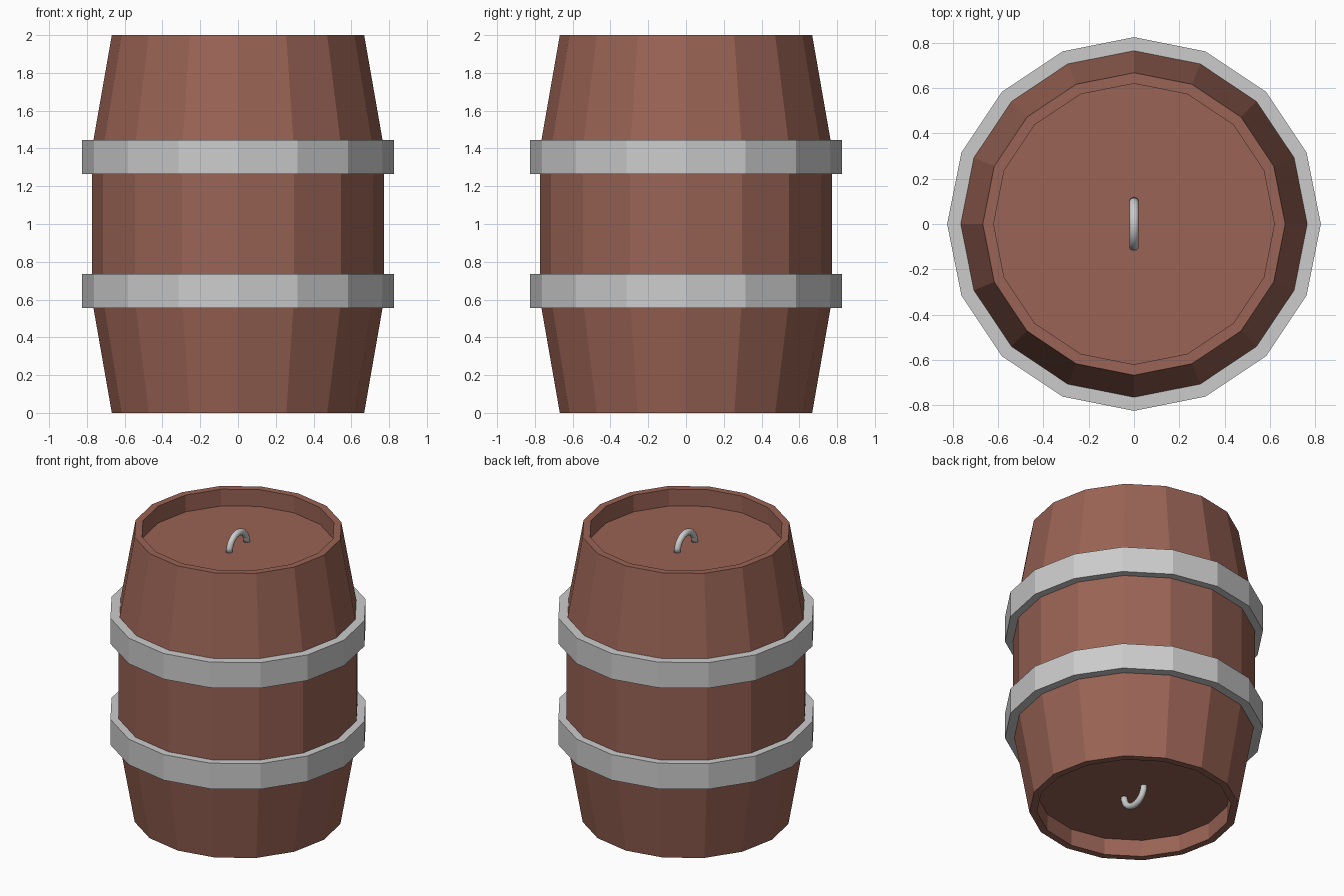
import bpy, bmesh
from math import sin, cos, pi

if "Cube" in bpy.data.objects:
    bpy.data.objects.remove(bpy.data.objects["Cube"])

SIDES = 16
wood = bpy.data.materials.new("brown_wood")
wood.diffuse_color = (0.32, 0.125, 0.09, 1)
wood.use_nodes = True
wood.node_tree.nodes["Principled BSDF"].inputs["Base Color"].default_value = wood.diffuse_color


def finish(name, bm, mat=None, smooth=False):
    bmesh.ops.recalc_face_normals(bm, faces=bm.faces)
    mesh = bpy.data.meshes.new(name)
    bm.to_mesh(mesh)
    bm.free()
    for p in mesh.polygons:
        p.use_smooth = smooth
    if mat:
        mesh.materials.append(mat)
    obj = bpy.data.objects.new(name, mesh)
    bpy.context.collection.objects.link(obj)
    return obj


def bridge(bm, rings, closed):
    """Join successive rings of vertices with quads."""
    pairs = list(zip(rings, rings[1:] + rings[:1]))
    for a, b in pairs if closed else pairs[:-1]:
        for i in range(len(a)):
            j = (i + 1) % len(a)
            bm.faces.new((a[i], a[j], b[j], b[i]))
    if not closed:
        bm.faces.new(rings[0])
        bm.faces.new(rings[-1])


def lathe(name, profile, closed, mat=None):
    """Revolve (radius, z) points; open profiles get flat end caps."""
    bm = bmesh.new()
    rings = [[bm.verts.new((r * cos(2 * pi * i / SIDES), r * sin(2 * pi * i / SIDES), z))
              for i in range(SIDES)] for r, z in profile]
    bridge(bm, rings, closed)
    return finish(name, bm, mat)


def handle(name, z, up, major=0.097, minor=0.022, segs=12, sides=10):
    """Half-ring handle standing in the YZ plane."""
    bm = bmesh.new()
    rings = []
    for k in range(segs + 1):
        a = pi * k / segs
        ring = []
        for i in range(sides):
            t = 2 * pi * i / sides
            r = major + minor * cos(t)
            ring.append(bm.verts.new((minor * sin(t), r * cos(a), z + up * r * sin(a))))
        rings.append(ring)
    bridge(bm, rings, False)
    return finish(name, bm, smooth=True)


# Wooden body with recessed heads at both ends
DEPTH = 0.118
half = [(0.62, DEPTH), (0.62, 0), (0.668, 0), (0.773, 0.6)]
lathe("barrel_body", half + [(r, 2 - z) for r, z in reversed(half)], False, wood)

# Metal hoops
for name, z0, z1 in (("lower_hoop", 0.555, 0.735), ("upper_hoop", 1.265, 1.445)):
    lathe(name, [(0.765, z0), (0.825, z0), (0.825, z1), (0.765, z1)], True)

# Handles on both heads
handle("top_handle", 2 - DEPTH, 1)
handle("bottom_handle", DEPTH, -1)
